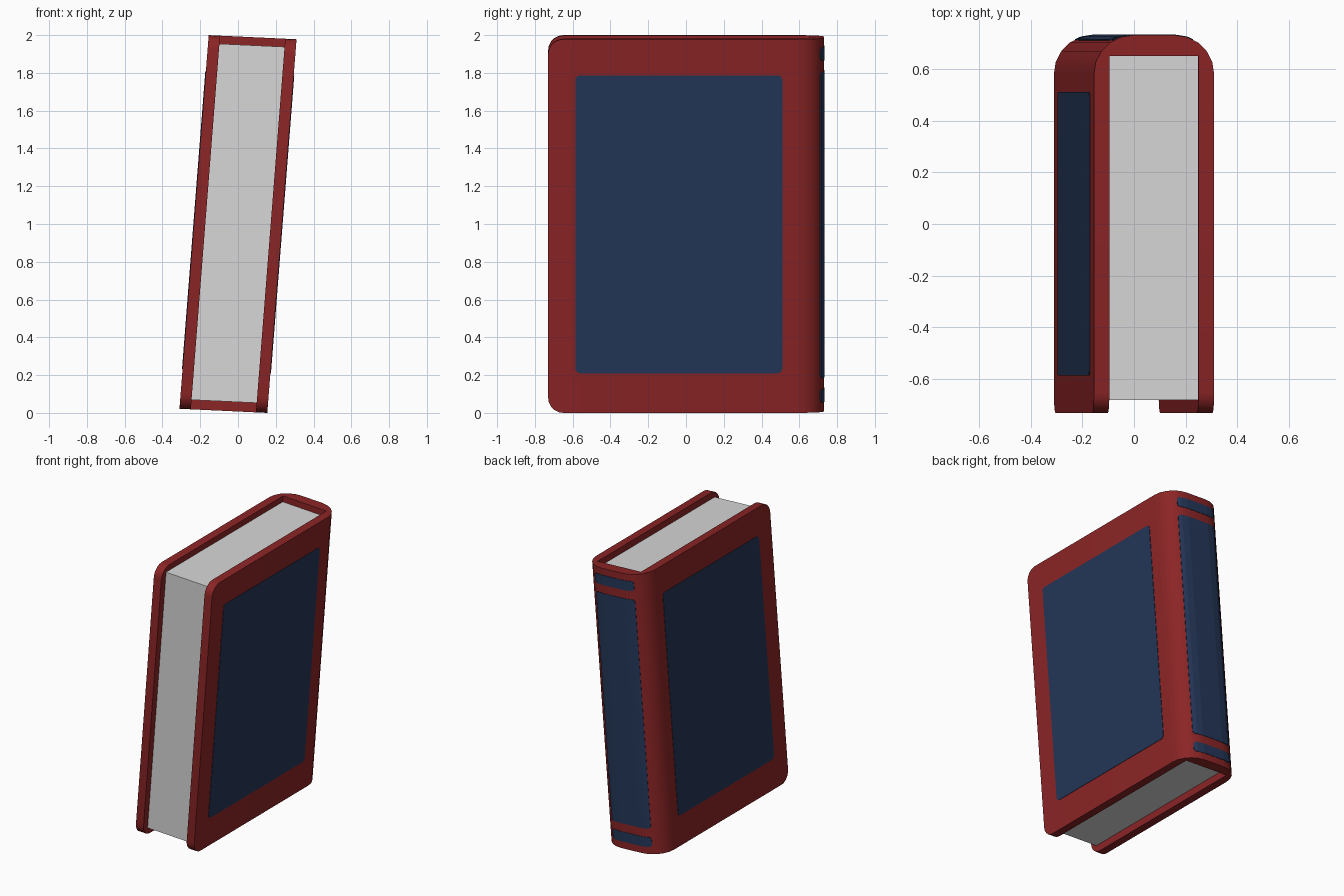
import bpy, bmesh, math
from mathutils import Matrix, Vector

if "Cube" in bpy.data.objects:
    bpy.data.objects.remove(bpy.data.objects["Cube"])

W, H, Y = 0.2325, 1.978, 0.73      # half width, height, half depth
T, R, SEG = 0.06, 0.15, 5          # cover thickness, spine rounding
# the book leans to the right (slightly sheared)
LEAN = Matrix(((1, 0, 0.0783, -0.0783 * H / 2), (0, 1, 0, 0),
               (-0.047, 0, 1, 0.047 * W), (0, 0, 0, 1)))


def material(name, rgb):
    m = bpy.data.materials.new(name)
    m.diffuse_color = (*rgb, 1)
    m.use_nodes = True
    m.node_tree.nodes["Principled BSDF"].inputs["Base Color"].default_value = m.diffuse_color
    return m


RED = material("red cover", (0.26, 0.018, 0.019))
NAVY = material("navy panel", (0.018, 0.038, 0.098))
PAPER = material("paper", (0.68, 0.68, 0.68))


def finish(bm, name, mat, thickness=0):
    bmesh.ops.recalc_face_normals(bm, faces=bm.faces[:])
    bm.transform(LEAN)
    me = bpy.data.meshes.new(name)
    bm.to_mesh(me)
    bm.free()
    me.materials.append(mat)
    ob = bpy.data.objects.new(name, me)
    bpy.context.collection.objects.link(ob)
    if thickness:
        s = ob.modifiers.new("thickness", 'SOLIDIFY')
        s.thickness, s.offset = thickness, 0
    else:
        bpy.context.view_layer.objects.active = ob
        ob.select_set(True)
        bpy.ops.object.shade_smooth_by_angle(angle=math.radians(30))
        ob.select_set(False)
    return ob


# cover: U profile with a rounded spine, extruded upward
half = [(W, -Y)] + [(W - R + R * math.cos(a), Y - R + R * math.sin(a))
                    for a in [i * math.pi / 2 / SEG for i in range(SEG + 1)]]
inner = [(-W + T, -Y), (-W + T, 0.65), (W - T, 0.65), (W - T, -Y)]
outline = half + [(-x, y) for x, y in reversed(half)] + inner
bm = bmesh.new()
face = bm.faces.new([bm.verts.new((x, y, 0)) for x, y in outline])
ext = bmesh.ops.extrude_face_region(bm, geom=[face])
bmesh.ops.translate(bm, vec=(0, 0, H),
                    verts=[v for v in ext["geom"] if isinstance(v, bmesh.types.BMVert)])
# rounded fore-edge corners of both boards
corners = [e for e in bm.edges
           if all(v.co.y < -Y + 0.001 for v in e.verts)
           and abs(e.verts[0].co.z - e.verts[1].co.z) < 0.001]
bmesh.ops.bevel(bm, geom=corners, offset=0.08, segments=5, profile=0.5, affect='EDGES')
finish(bm, "cover", RED)

# page block
bm = bmesh.new()
bmesh.ops.create_cube(bm, size=1)
for v in bm.verts:
    v.co = (v.co.x * 2 * (W - T + 0.001), -0.68 if v.co.y < 0 else 0.655,
            0.05 if v.co.z < 0 else 1.935)
finish(bm, "page_block", PAPER)


def rounded_rect(a0, a1, b0, b1, r, n=4):
    pts = []
    for i, (ca, cb) in enumerate([(a1 - r, b1 - r), (a0 + r, b1 - r),
                                  (a0 + r, b0 + r), (a1 - r, b0 + r)]):
        for k in range(n + 1):
            t = (i + k / n) * math.pi / 2
            pts.append((ca + r * math.cos(t), cb + r * math.sin(t)))
    return pts


# panels on both boards
for side, name in ((1, "front_panel"), (-1, "back_panel")):
    bm = bmesh.new()
    bm.faces.new([bm.verts.new((side * W, y, z))
                  for y, z in rounded_rect(-0.585, 0.51, 0.21, 1.787, 0.025)])
    finish(bm, name, NAVY, 0.006)

# spine panels, wrapped over the rounded spine
for name, z0, z1 in (("spine_panel_bottom", 0.05, 0.12),
                     ("spine_panel_main", 0.18, 1.80),
                     ("spine_panel_top", 1.86, 1.93)):
    bm = bmesh.new()
    bm.faces.new([bm.verts.new((x, Y, z))
                  for x, z in rounded_rect(-0.155, 0.155, z0, z1, 0.02)])
    for i in (0, 1):
        u = W - R + R * math.sin(i * math.pi / 2 / SEG)
        for s in (-u, u):
            bmesh.ops.bisect_plane(bm, geom=bm.verts[:] + bm.edges[:] + bm.faces[:],
                                   plane_co=(s, 0, 0), plane_no=(1, 0, 0))
    for v in bm.verts:
        d = max(0, abs(v.co.x) - (W - R))
        v.co.y = Y - R + math.sqrt(R * R - d * d)
    finish(bm, name, NAVY, 0.006)
